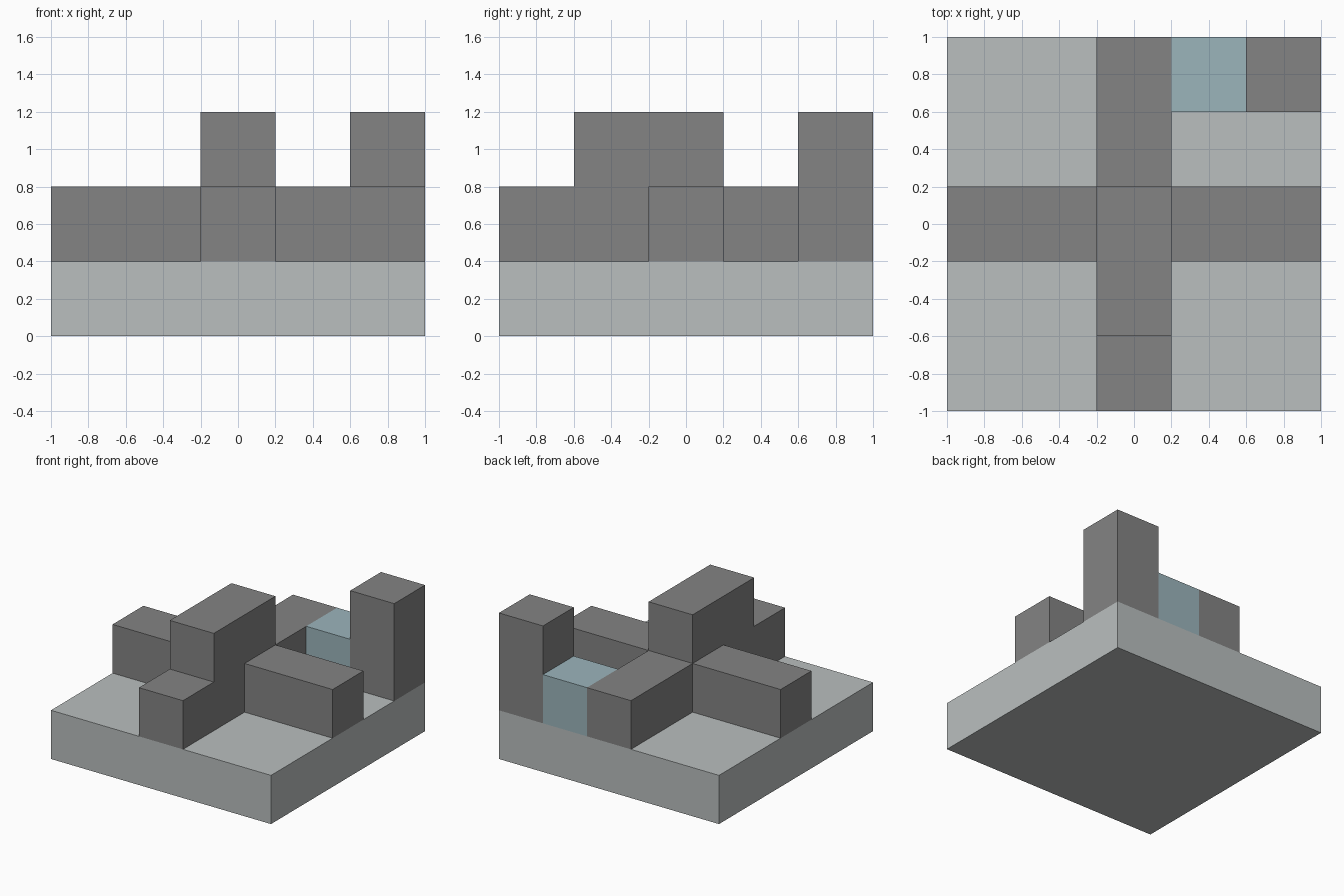
import bpy
import bmesh
from mathutils import Vector

cube = bpy.data.objects.get("Cube")
if cube:
    bpy.data.objects.remove(cube, do_unlink=True)


def material(name, r, g, b):
    mat = bpy.data.materials.new(name)
    mat.use_nodes = True
    mat.diffuse_color = (r, g, b, 1)
    mat.node_tree.nodes["Principled BSDF"].inputs["Base Color"].default_value = (r, g, b, 1)
    return mat


light_grey = material("light grey", 0.49, 0.52, 0.52)
dark_grey = material("dark grey", 0.23, 0.23, 0.23)
pale_blue = material("pale blue", 0.33, 0.46, 0.50)

U = 0.4  # one grid cell


def prism(name, mat, profile, x0, x1, hidden=()):
    """Extrude a y-z profile along x, dropping faces whose normals are hidden."""
    bm = bmesh.new()
    face = bm.faces.new([bm.verts.new((x0, y, z)) for y, z in profile])
    ext = bmesh.ops.extrude_face_region(bm, geom=[face], use_keep_orig=True)
    moved = [v for v in ext["geom"] if isinstance(v, bmesh.types.BMVert)]
    bmesh.ops.translate(bm, verts=moved, vec=(x1 - x0, 0, 0))
    bmesh.ops.recalc_face_normals(bm, faces=bm.faces)
    covered = [f for f in bm.faces if any(f.normal.dot(Vector(n)) > 0.9 for n in hidden)]
    bmesh.ops.delete(bm, geom=covered, context="FACES")
    mesh = bpy.data.meshes.new(name)
    bm.to_mesh(mesh)
    bm.free()
    mesh.materials.append(mat)
    obj = bpy.data.objects.new(name, mesh)
    bpy.context.collection.objects.link(obj)
    return obj


def box(name, mat, x, y, z, hidden=()):
    rect = [(y[0], z[0]), (y[1], z[0]), (y[1], z[1]), (y[0], z[1])]
    return prism(name, mat, rect, x[0], x[1], hidden)


DOWN, LEFT, RIGHT = (0, 0, -1), (1, 0, 0), (-1, 0, 0)

# Square slab
box("base", light_grey, (-1, 1), (-1, 1), (0, U))

# Stepped wall running front to back, raised in the middle
steps = [(-1, U), (-1, 2 * U), (-0.6, 2 * U), (-0.6, 3 * U),
         (0.2, 3 * U), (0.2, 2 * U), (1, 2 * U), (1, U)]
prism("long_wall", dark_grey, steps, -0.2, 0.2, [DOWN])

# Side arms of the cross
box("left_arm", dark_grey, (0.2, 1), (-0.2, 0.2), (U, 2 * U), [DOWN, RIGHT])
box("right_arm", dark_grey, (-1, -0.2), (-0.2, 0.2), (U, 2 * U), [DOWN, LEFT])

# Back corner tower and the blue block joining it to the wall
box("corner_tower", dark_grey, (0.6, 1), (0.6, 1), (U, 3 * U), [DOWN])
box("window_block", pale_blue, (0.2, 0.6), (0.6, 1), (U, 2 * U), [DOWN, LEFT, RIGHT])
